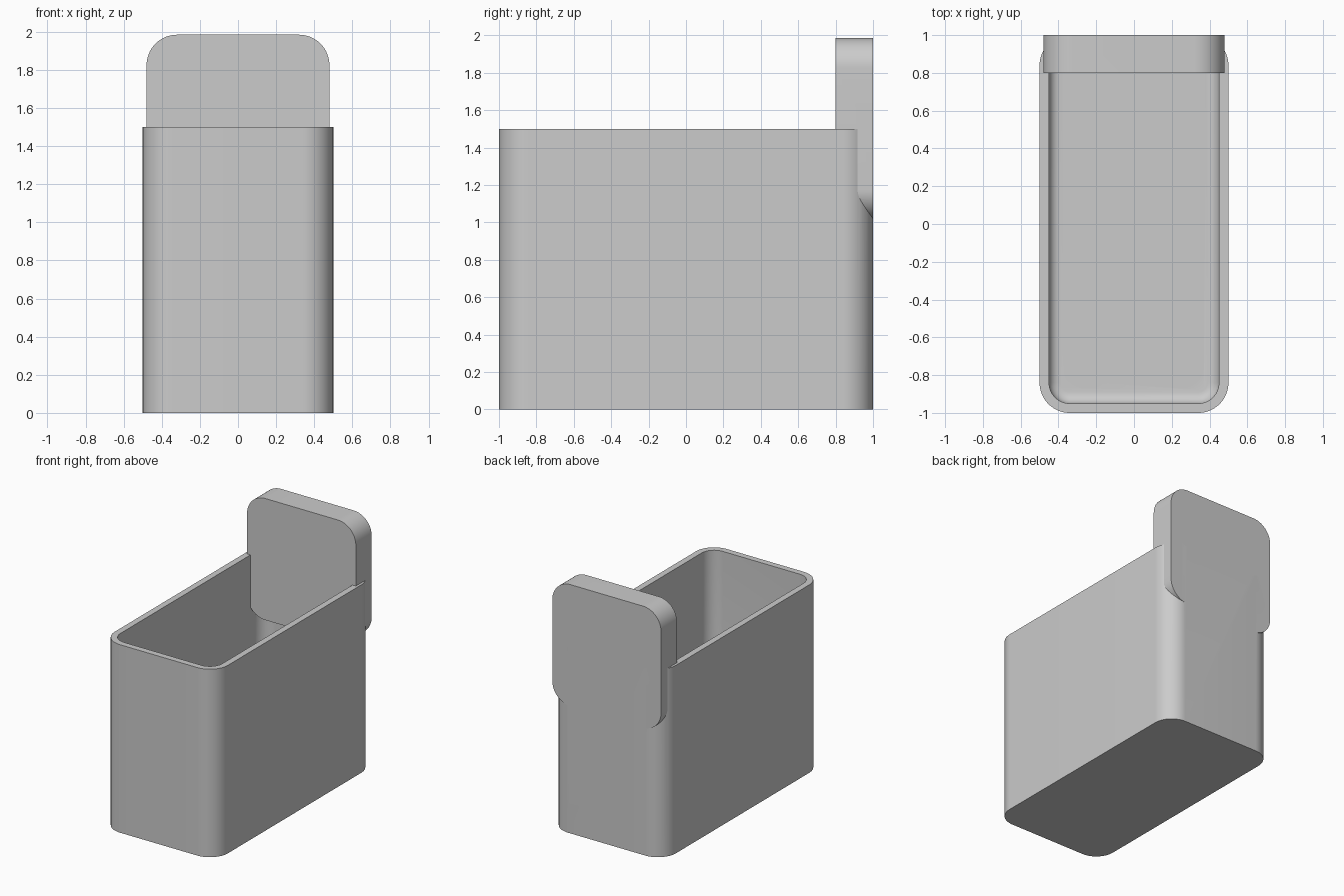
import bpy, bmesh, math
from mathutils import Matrix, Vector

if "Cube" in bpy.data.objects:
    bpy.data.objects.remove(bpy.data.objects["Cube"])

grey = bpy.data.materials.new("plain grey")
grey.diffuse_color = (0.6, 0.6, 0.6, 1)
grey.use_nodes = True
grey.node_tree.nodes["Principled BSDF"].inputs["Base Color"].default_value = grey.diffuse_color


def finish(bm, name):
    bmesh.ops.recalc_face_normals(bm, faces=bm.faces)
    mesh = bpy.data.meshes.new(name)
    bm.to_mesh(mesh)
    bm.free()
    mesh.materials.append(grey)
    ob = bpy.data.objects.new(name, mesh)
    bpy.context.collection.objects.link(ob)
    return ob


def rounded_slab(name, width, length, radius, height, matrix, fillet=0):
    """Rounded rectangle in local xy, raised along local z, bottom rim optionally filleted."""
    bm = bmesh.new()
    ring = []
    for k, (sx, sy) in enumerate(((1, 1), (-1, 1), (-1, -1), (1, -1))):
        for i in range(17):
            a = math.radians(90 * k + 90 * i / 16)
            ring.append(bm.verts.new((sx * (width / 2 - radius) + radius * math.cos(a),
                                      sy * (length / 2 - radius) + radius * math.sin(a), 0)))
    base = bm.faces.new(ring)
    top = bmesh.ops.extrude_face_region(bm, geom=[base], use_keep_orig=True)
    bmesh.ops.translate(bm, vec=(0, 0, height),
                        verts=[g for g in top["geom"] if isinstance(g, bmesh.types.BMVert)])
    bmesh.ops.recalc_face_normals(bm, faces=bm.faces)
    if fillet:
        rim = [e for e in bm.edges if all(abs(v.co.z) < 1e-6 for v in e.verts)]
        bmesh.ops.bevel(bm, geom=rim, offset=fillet, segments=6, profile=0.5, affect='EDGES')
    bm.transform(matrix)
    return finish(bm, name)


def cone(name, r1, r2, start, end):
    """Cone or cylinder running from start to end."""
    start, end = Vector(start), Vector(end)
    axis = end - start
    bm = bmesh.new()
    bmesh.ops.create_cone(bm, cap_ends=True, segments=64, radius1=r1, radius2=r2, depth=axis.length)
    bm.transform(Matrix.Translation((start + end) / 2) @ axis.to_track_quat('Z', 'Y').to_matrix().to_4x4())
    return finish(bm, name)


def combine(target, tool, operation):
    mod = target.modifiers.new("combine", 'BOOLEAN')
    mod.object, mod.operation, mod.solver = tool, operation, 'EXACT'
    bpy.context.view_layer.objects.active = target
    bpy.ops.object.modifier_apply(modifier=mod.name)
    bpy.data.objects.remove(tool)


# Open box with a filleted cavity
box = rounded_slab("holder_box", 1.0, 2.0, 0.16, 1.5, Matrix())
cavity = rounded_slab("cavity", 0.9, 1.9, 0.11, 1.6, Matrix.Translation((0, 0, 0.1)), 0.06)
combine(box, cavity, 'DIFFERENCE')

# Countersunk screw holes in the floor
for x in (-0.25, 0.25):
    for y in (-0.75, 0.75):
        combine(box, cone("hole", 0.06, 0.06, (x, y, -0.1), (x, y, 0.2)), 'DIFFERENCE')
        combine(box, cone("sink", 0.05, 0.13, (x, y, 0.03), (x, y, 0.11)), 'DIFFERENCE')

# Mounting plate with round recesses and holes through the back
upright = Matrix.Translation((0, 1.0, 1.5)) @ Matrix.Rotation(math.radians(90), 4, 'X')
plate = rounded_slab("mounting_plate", 0.96, 0.97, 0.16, 0.2, upright)
for x in (-0.25, 0.25):
    combine(plate, cone("recess", 0.267, 0.267, (x, 0.915, 1.755), (x, 1.1, 1.755)), 'DIFFERENCE')
    combine(plate, cone("hole", 0.062, 0.062, (x, 0.7, 1.755), (x, 1.1, 1.755)), 'DIFFERENCE')

# Cut the recesses through the box wall too, then join
combine(box, plate, 'UNION')

bpy.ops.object.select_all(action='DESELECT')
box.select_set(True)
bpy.context.view_layer.objects.active = box
bpy.ops.object.shade_smooth_by_angle(angle=math.radians(30))
